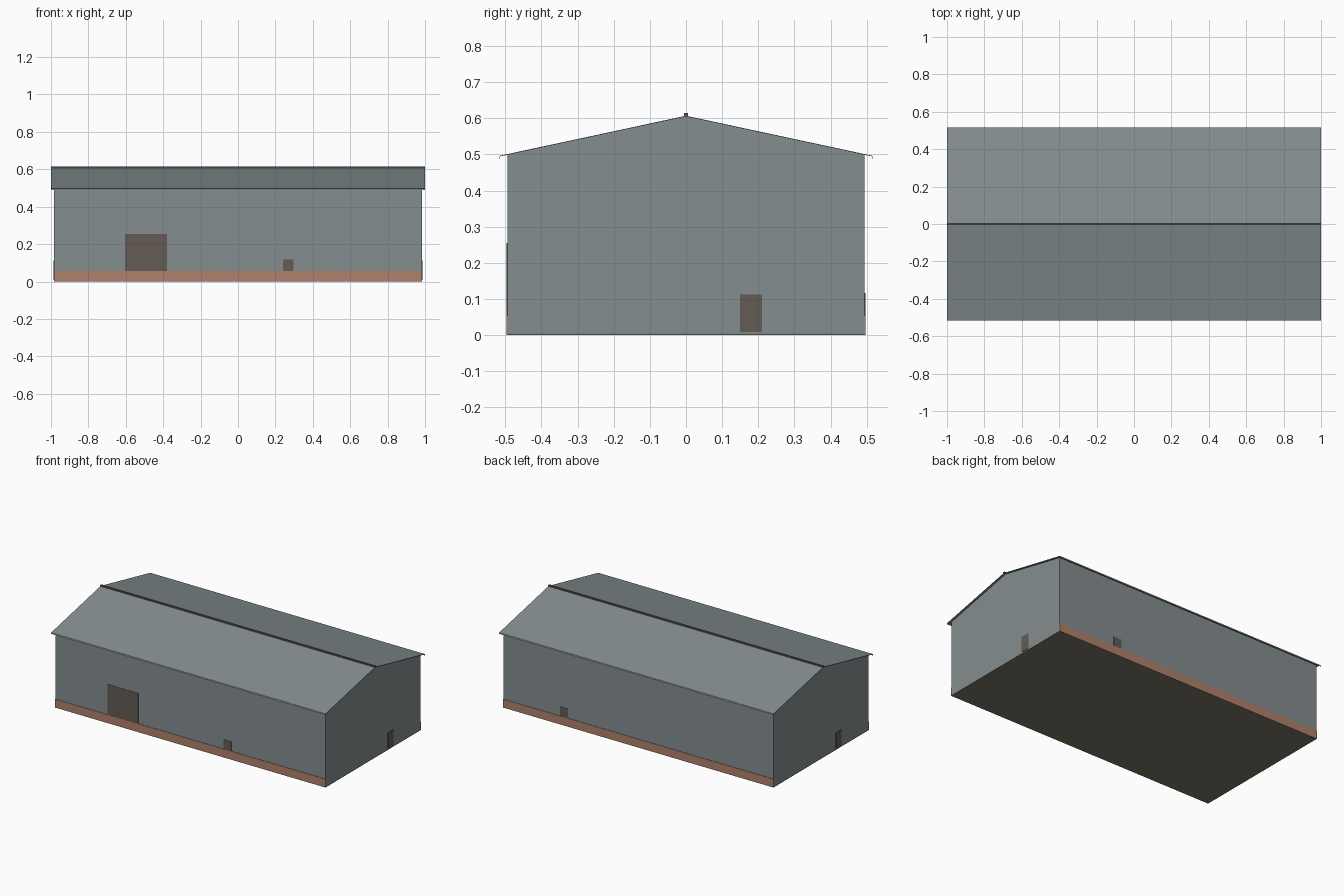
import bpy

cube = bpy.data.objects.get("Cube")
if cube:
    bpy.data.objects.remove(cube, do_unlink=True)


def material(name, rgb):
    mat = bpy.data.materials.new(name)
    mat.use_nodes = True
    mat.diffuse_color = (*rgb, 1)
    mat.node_tree.nodes["Principled BSDF"].inputs["Base Color"].default_value = (*rgb, 1)
    return mat


SHEET = material("grey_sheet", (0.23, 0.27, 0.28))
PLINTH = material("clay_brown", (0.43, 0.22, 0.145))
DOOR = material("dark_brown", (0.125, 0.105, 0.09))
FLOOR = material("olive_brown", (0.20, 0.18, 0.135))
TRIM = material("pale_trim", (0.55, 0.53, 0.48))


def prism(name, profile, half_length, mat):
    """Extrude a (y, z) profile along x."""
    n = len(profile)
    verts = [(x, y, z) for x in (-half_length, half_length) for y, z in profile]
    faces = [tuple(range(n))[::-1], tuple(range(n, 2 * n))]
    faces += [(i, (i + 1) % n, n + (i + 1) % n, n + i) for i in range(n)]
    mesh = bpy.data.meshes.new(name)
    mesh.from_pydata(verts, [], faces)
    mesh.materials.append(mat)
    obj = bpy.data.objects.new(name, mesh)
    bpy.context.collection.objects.link(obj)
    return obj


def box(name, x, y, z, mat):
    """Box from (low, high) ranges."""
    half = (x[1] - x[0]) / 2
    obj = prism(name, [(y[0], z[0]), (y[1], z[0]), (y[1], z[1]), (y[0], z[1])], half, mat)
    obj.location.x = (x[0] + x[1]) / 2
    return obj


WALL_X, WALL_Y, EAVE, RIDGE = 0.985, 0.494, 0.499, 0.605
ROOF_Y = 0.515
SLOPE = (RIDGE - EAVE) / WALL_Y
THICK = 0.002
PLATE = 0.003

# Gabled body on a thin floor slab
prism("walls", [(-WALL_Y, 0.005), (WALL_Y, 0.005), (WALL_Y, EAVE),
                (0, RIDGE), (-WALL_Y, EAVE)], WALL_X, SHEET)
box("floor_slab", (-WALL_X, WALL_X), (-WALL_Y, WALL_Y), (0, 0.005), FLOOR)

# Roof sheets, eave trim and long plinths, one on each side
for s, side in ((-1, "front"), (1, "back")):
    low = RIDGE - SLOPE * ROOF_Y
    pts = [(0, RIDGE), (s * ROOF_Y, low), (s * ROOF_Y, low + THICK), (0, RIDGE + THICK)]
    prism(side + "_roof", pts if s > 0 else pts[::-1], 1.0, SHEET)
    ys = sorted((s * (ROOF_Y - 0.001), s * (ROOF_Y + 0.001)))
    box(side + "_eave_trim", (-1, 1), ys, (0.488, low + THICK / 2), TRIM)
    ys = sorted((s * WALL_Y, s * (WALL_Y + PLATE)))
    box(side + "_plinth", (-WALL_X, WALL_X), ys, (0, 0.055), PLINTH)

# Ridge cap
box("ridge_cap", (-1, 1), (-0.006, 0.006), (0.607, 0.615), DOOR)

# Doors and hatches on the long walls
front_y = (-WALL_Y - 0.002, -WALL_Y)
back_y = (WALL_Y, WALL_Y + 0.002)
box("front_large_door", (-0.605, -0.38), front_y, (0.055, 0.255), DOOR)
box("front_hatch", (0.24, 0.297), front_y, (0.055, 0.117), DOOR)
box("back_hatch", (0.513, 0.57), back_y, (0.055, 0.117), DOOR)

# Gable doors
box("left_gable_door", (WALL_X, WALL_X + 0.002), (0.15, 0.21), (0.009, 0.112), DOOR)
box("right_gable_door", (-WALL_X - 0.002, -WALL_X), (-0.21, -0.15), (0.009, 0.112), DOOR)
